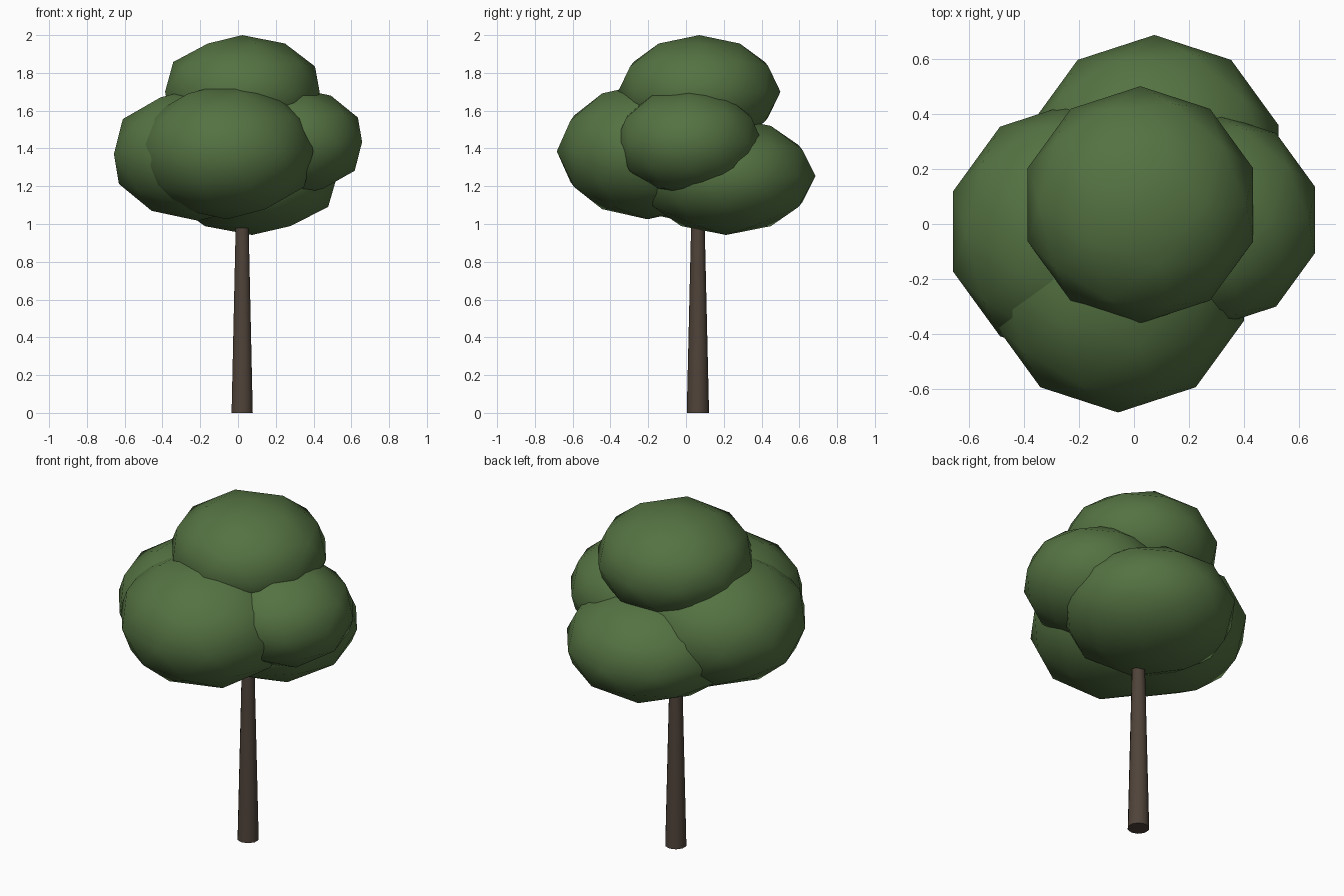
import bpy, math

if "Cube" in bpy.data.objects:
    bpy.data.objects.remove(bpy.data.objects["Cube"])


def material(name, color):
    m = bpy.data.materials.new(name)
    m.diffuse_color = (*color, 1)
    m.use_nodes = True
    m.node_tree.nodes["Principled BSDF"].inputs["Base Color"].default_value = m.diffuse_color
    return m


leaf = material("leaf_green", (0.09, 0.17, 0.055))
bark = material("bark_brown", (0.08, 0.057, 0.042))

# Tapered trunk, its top buried in the foliage
H = 1.12
bpy.ops.mesh.primitive_cone_add(vertices=10, radius1=0.059, radius2=0.033,
                                depth=H, location=(0.022, 0.063, H / 2))
trunk = bpy.context.object
trunk.name = "trunk"
trunk.data.materials.append(bark)
bpy.ops.object.shade_smooth_by_angle(angle=math.radians(40))


# Foliage clumps: flattened smooth low-poly icospheres
def clump(name, center, radius, half_height):
    bpy.ops.mesh.primitive_ico_sphere_add(subdivisions=2, radius=1, location=center)
    ob = bpy.context.object
    ob.name = name
    ob.scale = (radius, radius, half_height)
    bpy.ops.object.transform_apply(location=False, rotation=False, scale=True)
    bpy.ops.object.shade_smooth()
    ob.data.materials.append(leaf)


clump("foliage_top", (0.023, 0.07, 1.70), 0.43, 0.30)
clump("foliage_front", (-0.058, -0.204, 1.385), 0.48, 0.36)
clump("foliage_back", (0.074, 0.212, 1.254), 0.474, 0.312)
clump("foliage_left", (-0.21, -0.027, 1.37), 0.47, 0.353)
clump("foliage_right", (0.287, 0.015, 1.434), 0.389, 0.289)
